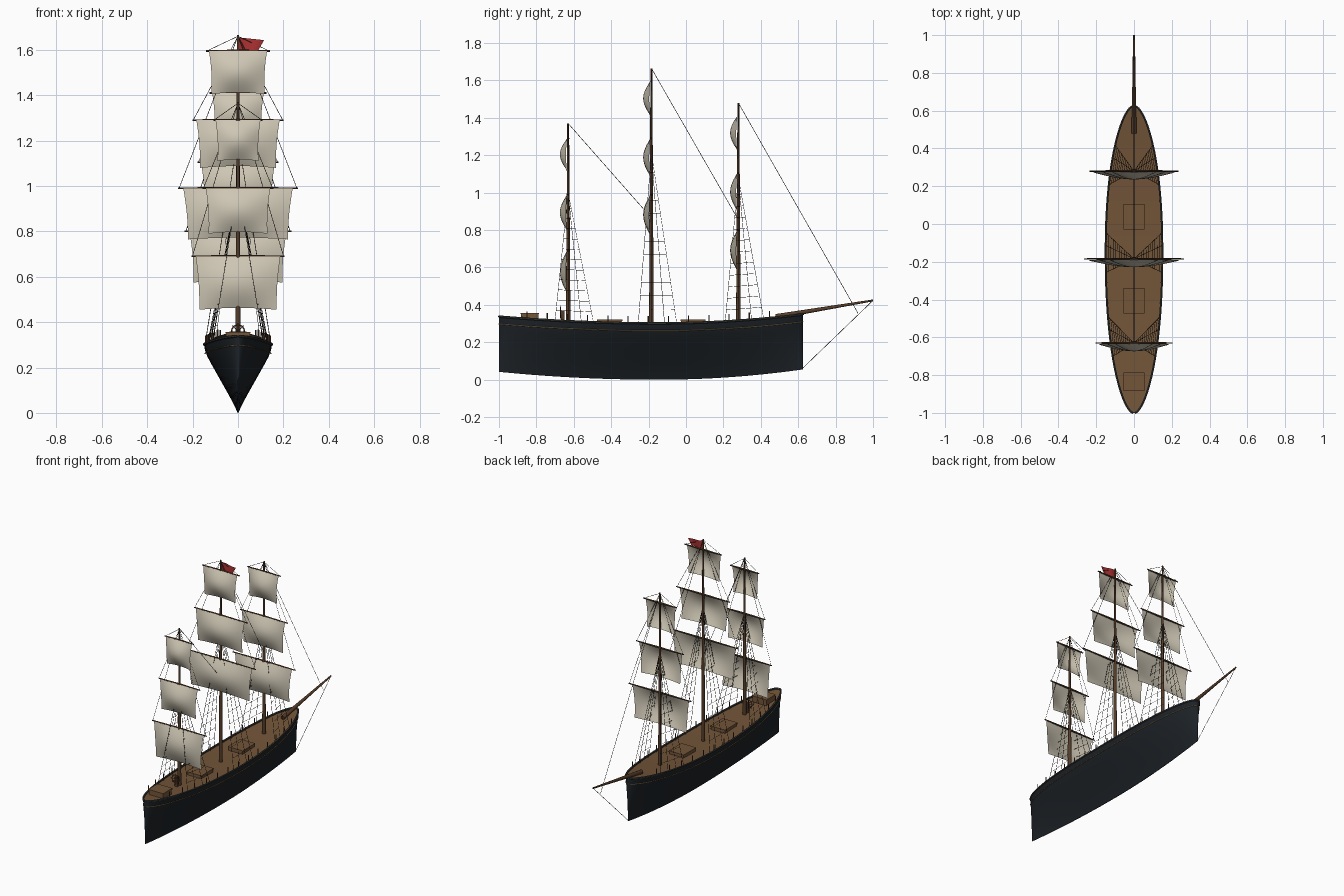
import bpy, bmesh, math
from mathutils import Vector, Matrix

if "Cube" in bpy.data.objects:
    bpy.data.objects.remove(bpy.data.objects["Cube"])


def material(name, rgb):
    m = bpy.data.materials.new(name)
    m.diffuse_color = (*rgb, 1)
    m.use_nodes = True
    m.node_tree.nodes["Principled BSDF"].inputs["Base Color"].default_value = m.diffuse_color
    return m


BLACK = material("hull_black", (0.012, 0.016, 0.02))
DECK = material("deck_brown", (0.17, 0.09, 0.04))
WOOD = material("spar_brown", (0.09, 0.045, 0.022))
RAIL = material("rail_grey", (0.045, 0.05, 0.045))
GOLD = material("stripe_tan", (0.25, 0.17, 0.07))
SAIL = material("canvas", (0.62, 0.57, 0.46))
ROPE = material("rope", (0.025, 0.02, 0.018))
RED = material("flag_red", (0.4, 0.03, 0.03))


def finish(name, bm, mat, smooth=True):
    me = bpy.data.meshes.new(name)
    bm.to_mesh(me)
    bm.free()
    me.materials.append(mat)
    ob = bpy.data.objects.new(name, me)
    bpy.context.collection.objects.link(ob)
    if smooth:
        bpy.context.view_layer.objects.active = ob
        bpy.ops.object.select_all(action='DESELECT')
        ob.select_set(True)
        bpy.ops.object.shade_smooth_by_angle(angle=math.radians(40))
    return ob


def tube(bm, a, b, r1, r2=None, n=4):
    a, b = Vector(a), Vector(b)
    d = b - a
    mat = Matrix.Translation((a + b) / 2) @ d.to_track_quat('Z', 'Y').to_matrix().to_4x4()
    bmesh.ops.create_cone(bm, cap_ends=True, segments=n, radius1=r1,
                          radius2=r1 if r2 is None else r2, depth=d.length, matrix=mat)


def box(bm, x, y0, y1, z0, z1):
    mat = Matrix.Translation((0, (y0 + y1) / 2, (z0 + z1) / 2)) @ Matrix.Diagonal((2 * x, y1 - y0, z1 - z0, 1))
    bmesh.ops.create_cube(bm, size=1, matrix=mat)


def grid(bm, rows):
    vs = [[bm.verts.new(p) for p in r] for r in rows]
    for r, q in zip(vs, vs[1:]):
        for i in range(len(r) - 1):
            bm.faces.new((r[i], q[i], q[i + 1], r[i + 1]))


# Hull lines
MID, BOW, STERN = -0.15, 0.625, -1.0


def station(y):
    return (y - MID) / (BOW - MID) if y > MID else (MID - y) / (MID - STERN)


def beam(y):
    return 0.004 + 0.146 * max(0, 1 - station(y) ** 2.2) ** 0.6


def sheer(y):
    return 0.302 + (0.048 if y > MID else 0.036) * station(y) ** 2


def keel(y):
    return 0.0 + (0.055 if y > MID else 0.042) * station(y) ** 2


SECTION = [(0, 0.012), (0.12, 0.12), (0.25, 0.26), (0.4, 0.43), (0.55, 0.6),
           (0.7, 0.77), (0.82, 0.9), (0.91, 0.97), (1, 1)]
N = 36
YS = [(STERN + BOW) / 2 - (BOW - STERN) / 2 * math.cos(math.pi * i / N) for i in range(N + 1)]

# Hull shell
bm = bmesh.new()
rows = []
for y in YS:
    half = [(beam(y) * f, y, keel(y) + (sheer(y) - keel(y)) * t) for t, f in SECTION]
    rows.append([(-x, yy, z) for x, yy, z in reversed(half)] + half)
grid(bm, rows)
for e in (0, -1):
    bm.faces.new([bm.verts.new(p) for p in rows[e]])
bmesh.ops.remove_doubles(bm, verts=bm.verts, dist=1e-5)
bmesh.ops.recalc_face_normals(bm, faces=bm.faces)
finish("hull", bm, BLACK)

# Deck
bm = bmesh.new()
grid(bm, [[(s * beam(y) * 0.99, y, sheer(y) - 0.008) for s in (1, 0, -1)] for y in YS])
finish("deck", bm, DECK)

# Rail cap and painted stripe
for name, mat, drop, f, r in (("rail", RAIL, 0, 1, 0.006), ("stripe", GOLD, 0.04, 0.975, 0.0025)):
    bm = bmesh.new()
    for s in (1, -1):
        for a, b in zip(YS, YS[1:]):
            tube(bm, (s * beam(a) * f, a, sheer(a) - drop), (s * beam(b) * f, b, sheer(b) - drop), r, n=6)
    finish(name, bm, mat)

# Rail stanchions
bm = bmesh.new()
for i in range(13):
    y = -0.85 + i * 0.108
    for s in (1, -1):
        tube(bm, (s * beam(y) * 0.96, y, sheer(y) - 0.01), (s * beam(y) * 0.96, y, sheer(y) + 0.038), 0.003, n=6)
finish("stanchions", bm, WOOD)

# Hatches and stern cabin, each with a lid
bm = bmesh.new()
for y0, y1, top in ((-0.475, -0.34, 0.315), (-0.03, 0.105, 0.315), (-0.885, -0.785, 0.35)):
    box(bm, 0.052, y0 + 0.004, y1 - 0.004, 0.285, top)
    box(bm, 0.056, y0, y1, top, top + 0.007)
finish("hatches_and_cabin", bm, DECK, False)

# Steering wheel
bm = bmesh.new()
WC = Vector((0, -0.67, 0.36))
rim = [WC + Vector((math.cos(k * math.pi / 8), 0, math.sin(k * math.pi / 8))) * 0.028 for k in range(16)]
for k in range(16):
    tube(bm, rim[k], rim[(k + 1) % 16], 0.003, n=6)
    if k % 2 == 0:
        tube(bm, WC, WC + (rim[k] - WC) * 1.3, 0.002)
box(bm, 0.01, -0.667, -0.65, 0.3, 0.37)
finish("steering_wheel", bm, WOOD)

# Bowsprit
bm = bmesh.new()
tube(bm, (0, 0.48, 0.337), (0, 1.0, 0.424), 0.014, 0.005, 10)
finish("bowsprit", bm, WOOD)


def sail(bm, my, z, top, foot, drop, belly):
    n = 12
    rows = []
    for j in range(n + 1):
        v = j / n
        w = top + (foot - top) * v - 0.005 * math.sin(math.pi * v)
        row = []
        for i in range(n + 1):
            u = i / n
            bulge = math.sin(math.pi * v) * (0.15 + 0.85 * math.sin(math.pi * u))
            lift = 0.008 * v * math.sin(math.pi * u)
            row.append(((2 * u - 1) * w, my - 0.006 - belly * bulge, z - drop * v + lift))
        rows.append(row)
    grid(bm, rows)


# Masts: name, y, height, lower yard half length, (yard height, sail drop)
MASTS = [("mizzen", -0.63, 1.37, 0.205, [(0.69, 0.235), (0.99, 0.20), (1.29, 0.18)]),
         ("main", -0.185, 1.665, 0.265, [(0.99, 0.225), (1.29, 0.21), (1.595, 0.19)]),
         ("fore", 0.28, 1.48, 0.235, [(0.80, 0.225), (1.105, 0.21), (1.41, 0.19)])]
for name, my, h, half, yards in MASTS:
    bm = bmesh.new()
    tube(bm, (0, my, 0.28), (0, my, h), 0.0125, 0.005, 10)
    finish(name + "_mast", bm, WOOD)

    yb, sb, rb = bmesh.new(), bmesh.new(), bmesh.new()
    for (z, drop), k in zip(yards, (1, 0.76, 0.53)):
        w = half * k
        for s in (1, -1):
            tube(yb, (0, my, z), (s * w, my, z), 0.0065, 0.0035, 8)
            tube(rb, (0, my, h - 0.005), (s * w * 0.98, my, z), 0.0012)
        sail(sb, my, z, w * 0.91, w * 0.83, drop, 0.038)
    finish(name + "_yards", yb, WOOD)
    finish(name + "_sails", sb, SAIL)
    finish(name + "_lifts", rb, ROPE)

    # Shrouds and ratlines
    bm = bmesh.new()
    for s in (1, -1):
        apex = Vector((0, my, h * 0.73))
        feet = [Vector((s * beam(my + d) * 0.97, my + d, sheer(my + d))) for d in (-0.07, 0.0, 0.07, 0.135)]
        for f in feet:
            tube(bm, f, apex, 0.0013)
        for k in range(1, 12):
            pts = [f.lerp(apex, k * 0.08) for f in feet]
            for a, b in zip(pts, pts[1:]):
                tube(bm, a, b, 0.0011)
    finish(name + "_shrouds", bm, ROPE)

# Stays between masts and bowsprit
bm = bmesh.new()
for a, b in (((1.48, 0.28), (0.355, 0.92)), ((1.665, -0.185), (0.855, 0.28)),
             ((1.37, -0.63), (0.865, -0.185)), ((0.424, 1.0), (0.06, 0.622))):
    tube(bm, (0, a[1], a[0]), (0, b[1], b[0]), 0.0014)
finish("stays", bm, ROPE)

# Flag at the main masthead
bm = bmesh.new()
rows = []
for i in range(9):
    u = i / 8
    wave = 0.004 * math.sin(u * 6)
    rows.append([(0.115 * u, -0.185 + wave, 1.655 - 0.012 * u), (0.09 * u, -0.185 + wave, 1.6)])
grid(bm, rows)
finish("flag", bm, RED)
